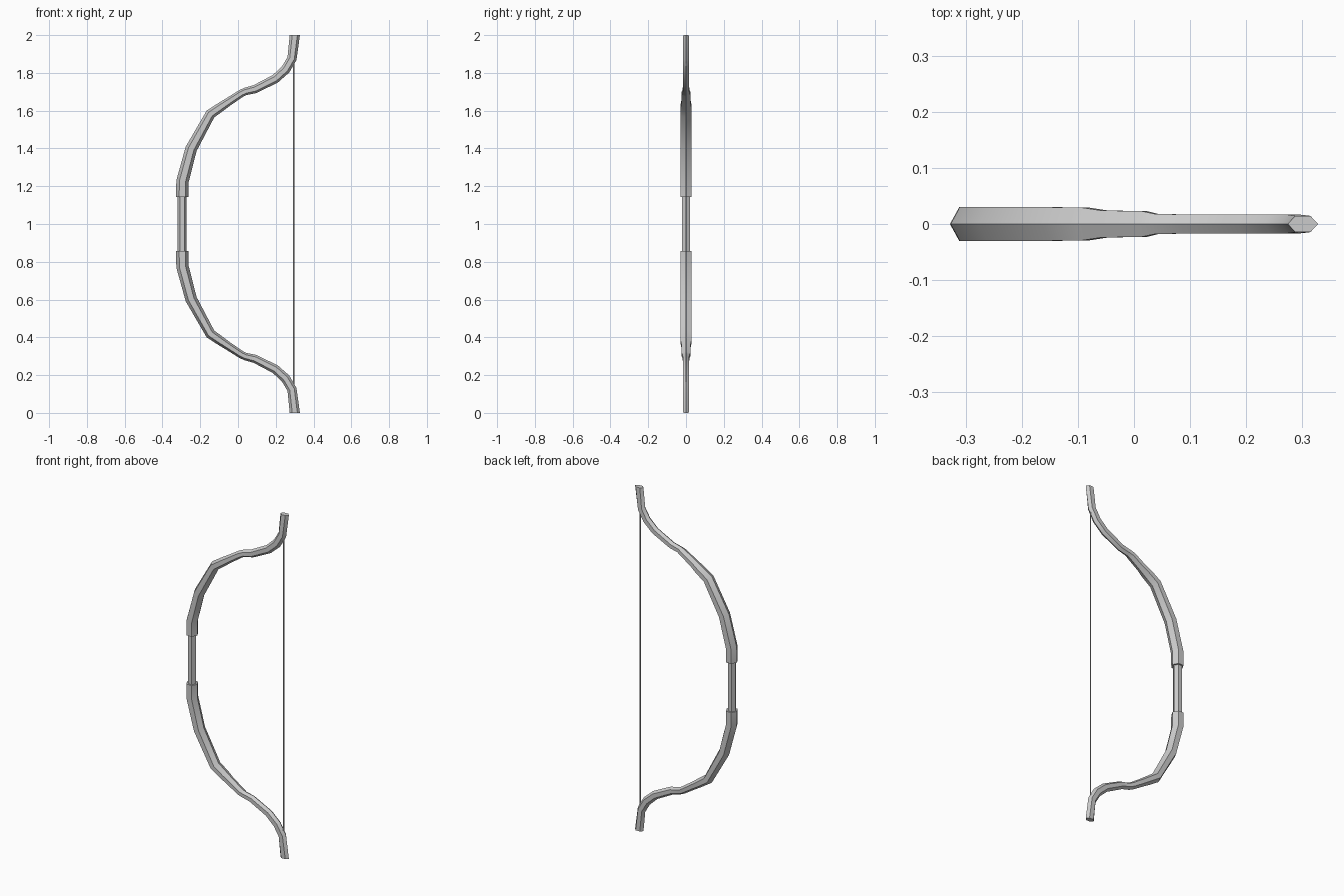
import bpy, bmesh, math
from mathutils import Vector

if "Cube" in bpy.data.objects:
    bpy.data.objects.remove(bpy.data.objects["Cube"])


def finish(name, bm, loc=(0, 0, 0)):
    bmesh.ops.recalc_face_normals(bm, faces=bm.faces)
    me = bpy.data.meshes.new(name)
    bm.to_mesh(me)
    bm.free()
    ob = bpy.data.objects.new(name, me)
    ob.location = loc
    bpy.context.collection.objects.link(ob)
    bpy.ops.object.select_all(action='DESELECT')
    ob.select_set(True)
    bpy.context.view_layer.objects.active = ob
    bpy.ops.object.shade_smooth_by_angle(angle=math.radians(30))
    return ob


def sweep(name, path, loc):
    """Six-sided tube along (x, z, half depth, half width) stations, ridge facing sideways."""
    bm = bmesh.new()
    rings = []
    last = len(path) - 1
    for i, (x, z, d, w) in enumerate(path):
        if i in (0, last):
            n = Vector((1, 0, 0))  # ends are cut level
        else:
            p = Vector((x, 0, z))
            a = (p - Vector((path[i-1][0], 0, path[i-1][1]))).normalized()
            b = (Vector((path[i+1][0], 0, path[i+1][1])) - p).normalized()
            t = (a + b).normalized()
            n = Vector((t.z, 0, -t.x))
        ring = []
        for k in range(6):
            ang = k * math.pi / 3
            off = n * (d * math.cos(ang))
            y = w * math.sin(ang) / math.sin(math.pi / 3)
            ring.append(bm.verts.new((x + off.x, y, z + off.z)))
        rings.append(ring)
    for r, s in zip(rings, rings[1:]):
        for k in range(6):
            bm.faces.new((r[k], r[(k+1) % 6], s[(k+1) % 6], s[k]))
    bm.faces.new(rings[0][::-1])
    bm.faces.new(rings[-1])
    return finish(name, bm, loc)


# limbs: upper one swept, lower one mirrored about mid height
limb = [
    (-.295, .142, .033, .030), (-.294, .226, .033, .030),
    (-.248, .398, .031, .030), (-.146, .582, .027, .030),
    (-.085, .624, .024, .029), (-.052, .646, .022, .024),
    (.018, .692, .020, .023), (.040, .702, .020, .018),
    (.090, .714, .022, .017), (.198, .769, .024, .017),
    (.252, .818, .025, .017), (.286, .876, .025, .0165),
    (.301, 1.0, .027, .0145)]
limbs = sweep("limbs", limb, (0, 0, 1))
mod = limbs.modifiers.new("mirror", 'MIRROR')
mod.use_axis = (False, False, True)
mod.use_mirror_merge = False

# grip
sweep("grip", [(-.296, -.16, .024, .021), (-.296, .16, .024, .021)], (0, 0, 1))

# bowstring
sweep("bowstring", [(.295, -.86, .003, .003), (.295, .86, .003, .003)], (0, 0, 1))
